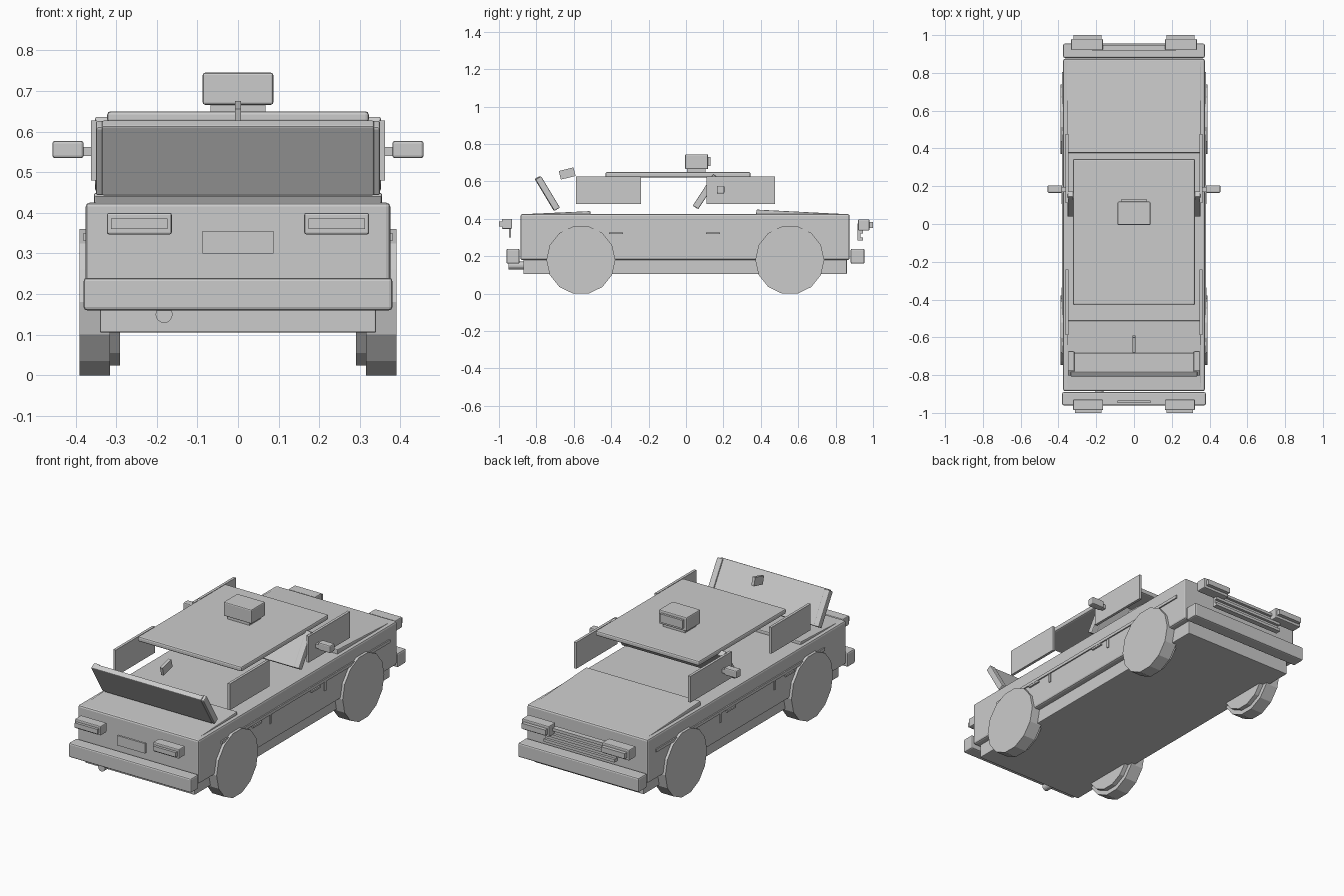
import bpy
from math import radians, pi


def box(name, x, y, z, bevel=0.0, tilt=0.0):
    """Box from (min, max) ranges, optionally bevelled and tilted about x."""
    bpy.ops.mesh.primitive_cube_add(
        size=1, location=[(r[0] + r[1]) / 2 for r in (x, y, z)])
    ob = bpy.context.object
    ob.name = name
    ob.scale = [r[1] - r[0] for r in (x, y, z)]
    bpy.ops.object.transform_apply(location=False, rotation=False, scale=True)
    ob.rotation_euler.x = radians(tilt)
    if bevel:
        m = ob.modifiers.new("bevel", 'BEVEL')
        m.width = bevel
        m.segments = 2
    return ob


def wide(name, w, y, z, bevel=0.0, tilt=0.0):
    """Box centred on x = 0 with half width w."""
    return box(name, (-w, w), y, z, bevel, tilt)


def pair(name, x, y, z, bevel=0.0, tilt=0.0):
    """Mirrored left and right boxes."""
    box(name + "_right", x, y, z, bevel, tilt)
    box(name + "_left", (-x[1], -x[0]), y, z, bevel, tilt)


def cylinder(name, loc, r, depth, sides, rot):
    bpy.ops.mesh.primitive_cylinder_add(
        vertices=sides, radius=r, depth=depth, location=loc, rotation=rot)
    bpy.context.object.name = name


# Body, chassis and bumpers
wide("body", 0.375, (-0.885, 0.875), (0.18, 0.425), 0.01)
wide("chassis", 0.34, (-0.87, 0.86), (0.105, 0.185), 0.004)
wide("bumper_front", 0.38, (-0.96, -0.89), (0.16, 0.24), 0.008)
wide("bumper_back", 0.375, (0.88, 0.955), (0.16, 0.24), 0.008)

# Sloping deck panels at both ends
wide("deck_front", 0.355, (-0.88, -0.51), (0.395, 0.433), 0.005, 2.6)
wide("deck_back", 0.355, (0.375, 0.87), (0.395, 0.437), 0.005, -2.9)

# Wheels with a smaller inner drum
for side in (-1, 1):
    for y in (-0.562, 0.555):
        cylinder("tyre", (side * 0.3525, y, 0.18), 0.1846, 0.075, 14, (0, pi / 2, 0))
        cylinder("wheel_drum", (side * 0.305, y, 0.18), 0.16, 0.03, 14, (0, pi / 2, 0))

# Roof, side windows, slanted screens and their pillars
wide("roof", 0.322, (-0.43, 0.345), (0.622, 0.65), 0.008)
for y in ((-0.588, -0.24), (0.11, 0.477)):
    pair("side_window", (0.347, 0.362), y, (0.48, 0.627))
wide("screen_front", 0.335, (-0.76, -0.73), (0.435, 0.635), 0.004, 31)
pair("pillar_front", (0.315, 0.35), (-0.757, -0.722), (0.437, 0.633), 0.005, 31)
wide("screen_back", 0.335, (0.09, 0.12), (0.445, 0.645), 0.004, -33)
pair("pillar_back", (0.317, 0.352), (0.088, 0.123), (0.445, 0.645), 0.005, -33)
box("aerial_fin", (-0.008, 0.008), (-0.676, -0.595), (0.619, 0.666), 0, 14)

# Roof sign
wide("sign_base", 0.068, (0.005, 0.105), (0.648, 0.668))
wide("sign_box", 0.087, (-0.005, 0.118), (0.666, 0.745), 0.006)
wide("sign_face", 0.07, (0.115, 0.13), (0.683, 0.73))

# Wing mirrors
pair("mirror_arm", (0.355, 0.39), (0.17, 0.197), (0.54, 0.562))
pair("mirror_head", (0.38, 0.457), (0.165, 0.205), (0.535, 0.577), 0.006)

# Side trim, door handles and door seams
pair("side_trim", (0.37, 0.382), (-0.685, 0.805), (0.332, 0.349))
for y in (-0.375, 0.145):
    pair("door_handle", (0.37, 0.385), (y - 0.038, y + 0.038), (0.318, 0.328))
for y in (-0.248, 0.233):
    pair("door_seam", (0.37, 0.38), (y - 0.007, y + 0.007), (0.28, 0.33))

# Lamps at both ends
pair("lamp_front", (0.163, 0.323), (-0.985, -0.93), (0.347, 0.4), 0.005)
pair("lens_front", (0.173, 0.313), (-1.0, -0.98), (0.36, 0.386))
pair("lamp_back", (0.165, 0.333), (0.92, 0.98), (0.337, 0.397), 0.005)
pair("lens_back", (0.173, 0.32), (0.975, 1.0), (0.352, 0.382))

# Plate, slatted grille and exhaust
wide("plate", 0.087, (-0.947, -0.935), (0.3, 0.355))
wide("grille", 0.22, (0.917, 0.932), (0.285, 0.375))
for z in (0.293, 0.33, 0.367):
    wide("grille_bar", 0.22, (0.925, 0.947), (z - 0.008, z + 0.008))
cylinder("exhaust", (-0.182, -0.9, 0.15), 0.021, 0.1, 16, (pi / 2, 0, 0))
